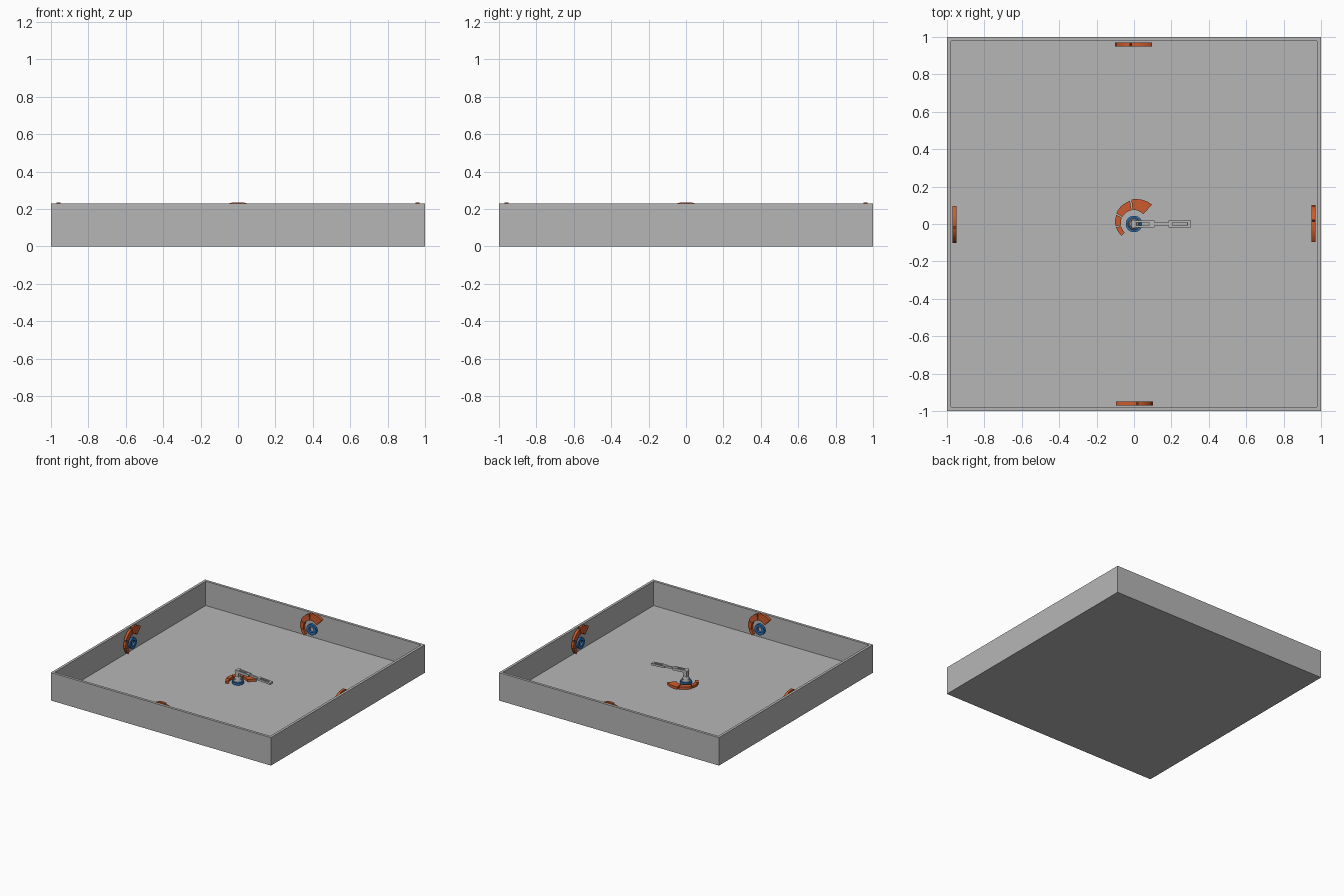
import bpy, bmesh, math
from mathutils import Matrix, Vector

if "Cube" in bpy.data.objects:
    bpy.data.objects.remove(bpy.data.objects["Cube"])

def material(name, rgb):
    m = bpy.data.materials.new(name)
    m.diffuse_color = (*rgb, 1)
    m.use_nodes = True
    m.node_tree.nodes["Principled BSDF"].inputs["Base Color"].default_value = m.diffuse_color
    return m

GREY = material("arena grey", (0.47, 0.47, 0.47))
LIGHT = material("robot grey", (0.50, 0.50, 0.50))
ORANGE = material("orange", (0.60, 0.105, 0.025))
BLUE = material("blue", (0.025, 0.15, 0.42))

def finish(name, bm, mat, matrix=None, smooth=False):
    bmesh.ops.recalc_face_normals(bm, faces=bm.faces)
    me = bpy.data.meshes.new(name)
    bm.to_mesh(me)
    bm.free()
    if matrix:
        me.transform(matrix)
    me.materials.append(mat)
    ob = bpy.data.objects.new(name, me)
    bpy.context.collection.objects.link(ob)
    if smooth:
        bpy.ops.object.select_all(action='DESELECT')
        ob.select_set(True)
        bpy.context.view_layer.objects.active = ob
        bpy.ops.object.shade_smooth_by_angle()
    return ob

def box(name, lo, hi, mat, matrix=None):
    bm = bmesh.new()
    lo, hi = Vector(lo), Vector(hi)
    bmesh.ops.create_cube(bm, size=1)
    for v in bm.verts:
        v.co = Vector(((lo[i] + hi[i]) / 2 + v.co[i] * (hi[i] - lo[i]) for i in range(3)))
    return finish(name, bm, mat, matrix)

def cylinder(name, r1, r2, height, mat, matrix):
    bm = bmesh.new()
    bmesh.ops.create_cone(bm, cap_ends=True, segments=32, radius1=r1, radius2=r2, depth=height)
    return finish(name, bm, mat, matrix, True)

def arc_plate(name, a0, a1, inner, outer, depth, mat, matrix, steps=10):
    """Curved plate; inner and outer radii are (start, end) pairs."""
    bm = bmesh.new()
    rows = []
    for i in range(steps + 1):
        t = i / steps
        a = math.radians(a0 + (a1 - a0) * t)
        ri = inner[0] + (inner[1] - inner[0]) * t
        ro = outer[0] + (outer[1] - outer[0]) * t
        rows.append([bm.verts.new((r * math.cos(a), r * math.sin(a), z))
                     for r, z in ((ri, 0), (ro, 0), (ro, depth), (ri, depth))])
    for p, q in zip(rows, rows[1:]):
        for k in range(4):
            bm.faces.new((p[k], p[(k + 1) % 4], q[(k + 1) % 4], q[k]))
    if a1 - a0 < 360:
        bm.faces.new(rows[0])
        bm.faces.new(rows[-1])
    else:
        bmesh.ops.remove_doubles(bm, verts=bm.verts, dist=1e-5)
    return finish(name, bm, mat, matrix, True)

# arena tray: a slab whose top is inset and pushed down
W, H, F = 0.03, 0.23, 0.03
bm = bmesh.new()
bmesh.ops.create_cube(bm, size=1)
for v in bm.verts:
    v.co = (v.co.x * 2, v.co.y * 2, (v.co.z + 0.5) * H)
top = max(bm.faces, key=lambda f: f.calc_center_median().z)
bmesh.ops.inset_region(bm, faces=[top], thickness=W)
floor = bmesh.ops.extrude_face_region(bm, geom=[top])
bmesh.ops.translate(bm, vec=(0, 0, F - H),
                    verts=[g for g in floor["geom"] if isinstance(g, bmesh.types.BMVert)])
if top.is_valid:
    bmesh.ops.delete(bm, geom=[top], context='FACES')
finish("arena_tray", bm, GREY)

# tapered orange arcs round a blue ring, on the floor and each wall
def ornament(place, m):
    segments = ((47, 96, (0.072, 0.076), (0.141, 0.132)),
                (100, 149, (0.075, 0.073), (0.125, 0.110)),
                (153, 186, (0.073, 0.070), (0.106, 0.099)),
                (190, 223, (0.070, 0.067), (0.097, 0.091)))
    for i, (a0, a1, inner, outer) in enumerate(segments):
        arc_plate(f"{place}_arc_{i + 1}", a0, a1, inner, outer, 0.02, ORANGE, m)
    arc_plate(f"{place}_ring", 0, 360, (0.022, 0.022), (0.044, 0.044), 0.02, BLUE, m, 40)

ornament("floor", Matrix.Translation((0, 0, F)))
upright = Matrix.Translation((0, 1 - W, 0.102)) @ Matrix.Rotation(math.pi / 2, 4, 'X')
for i, place in enumerate(("back_wall", "left_wall", "front_wall", "right_wall")):
    ornament(place, Matrix.Rotation(i * math.pi / 2, 4, 'Z') @ upright)

# robot base and post
T = Matrix.Translation
cylinder("robot_base", 0.034, 0.030, 0.04, LIGHT, T((0, 0, 0.05)))
cylinder("robot_turntable", 0.026, 0.022, 0.02, LIGHT, T((0, 0, 0.08)))
for s, side in ((-1, "right"), (1, "left")):
    y0, y1 = sorted((s * 0.010, s * 0.019))
    box(f"shoulder_plate_{side}", (-0.016, y0, 0.085), (0.016, y1, 0.135), LIGHT)
cylinder("shoulder_joint", 0.015, 0.015, 0.042, LIGHT,
         T((0, 0, 0.130)) @ Matrix.Rotation(math.pi / 2, 4, 'X'))

# arm reaching forward with a slight droop
arm = T((0, 0, 0.130)) @ Matrix.Rotation(math.radians(4), 4, 'Y')
for s, side in ((-1, "right"), (1, "left")):
    y0, y1 = sorted((s * 0.007, s * 0.018))
    box(f"upper_arm_plate_{side}", (0, y0, -0.010), (0.110, y1, 0.010), LIGHT, arm)
    box(f"gripper_finger_{side}", (0.185, y0, -0.008), (0.305, y1, 0.008), LIGHT, arm)
box("arm_link", (0.08, -0.007, -0.008), (0.205, 0.007, 0.008), LIGHT, arm)
box("gripper_tip", (0.285, -0.007, -0.008), (0.305, 0.007, 0.008), LIGHT, arm)
